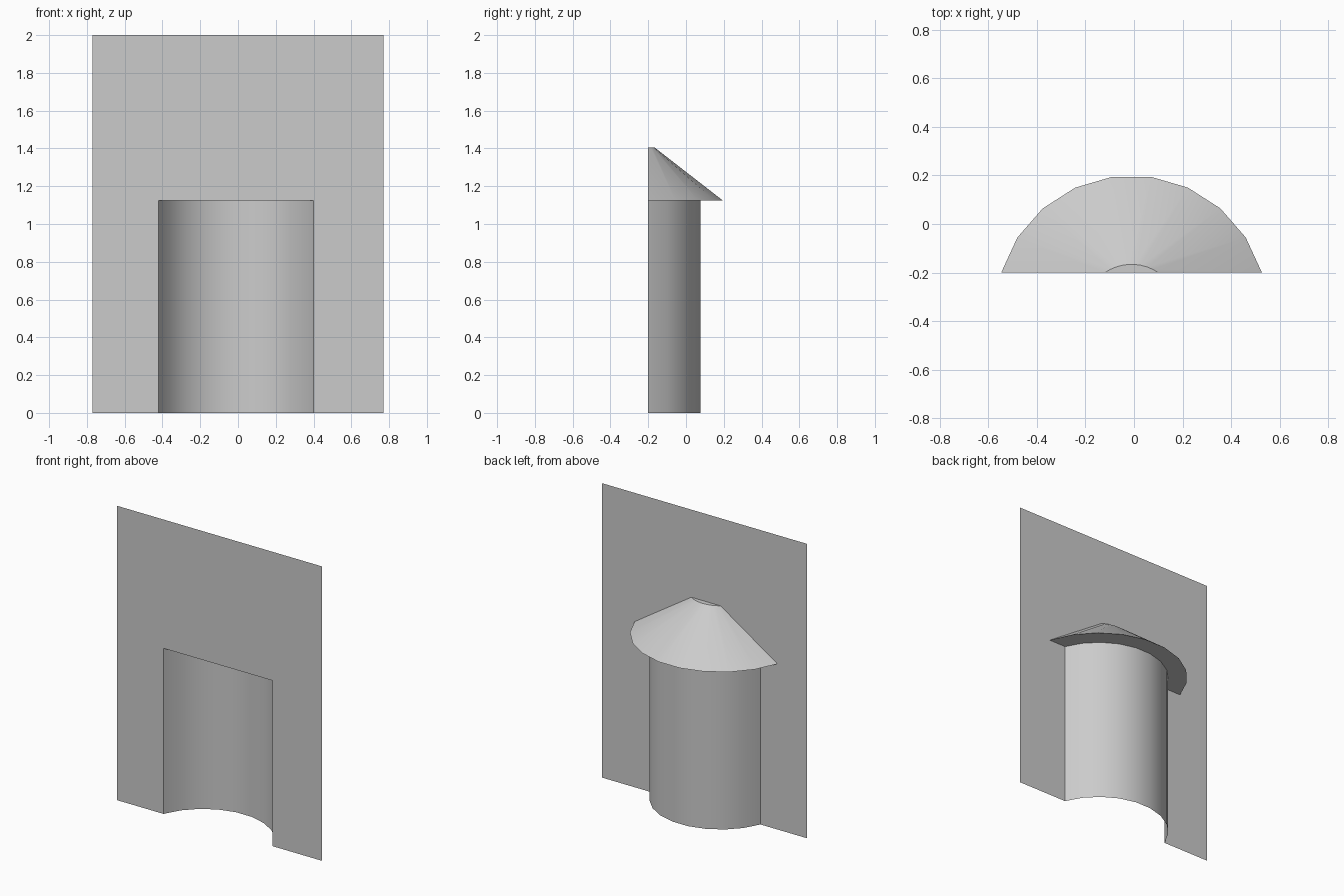
import bpy, bmesh, math

if "Cube" in bpy.data.objects:
    bpy.data.objects.remove(bpy.data.objects["Cube"], do_unlink=True)

grey = bpy.data.materials.new("plain grey")
grey.use_nodes = True
grey.diffuse_color = (0.6, 0.6, 0.6, 1)
grey.node_tree.nodes["Principled BSDF"].inputs["Base Color"].default_value = grey.diffuse_color

WALL_Y = -0.2       # plane of the sheet wall
AXIS = (-0.01, -0.36)  # shared centre of the niche and hood arcs
EAVES = 1.125
SEGMENTS = 9


def arc(radius, z):
    """Points of the part of a circle that lies behind the wall."""
    start = math.asin((WALL_Y - AXIS[1]) / radius)
    step = (math.pi - 2 * start) / SEGMENTS
    return [(AXIS[0] + radius * math.cos(start + i * step),
             AXIS[1] + radius * math.sin(start + i * step), z)
            for i in range(SEGMENTS + 1)]


def add_rings(bm, lower, upper):
    """Join two open arcs with a strip of quads and return their vertices."""
    a = [bm.verts.new(p) for p in lower]
    b = [bm.verts.new(p) for p in upper]
    for i in range(SEGMENTS):
        bm.faces.new((a[i], a[i + 1], b[i + 1], b[i]))
    return a, b


def finish(bm, name, smooth=True):
    mesh = bpy.data.meshes.new(name)
    bm.to_mesh(mesh)
    bm.free()
    mesh.materials.append(grey)
    obj = bpy.data.objects.new(name, mesh)
    bpy.context.collection.objects.link(obj)
    if smooth:
        bpy.ops.object.select_all(action="DESELECT")
        obj.select_set(True)
        bpy.context.view_layer.objects.active = obj
        bpy.ops.object.shade_smooth_by_angle(angle=math.radians(30))
    return obj


# Sheet wall with a doorway-shaped opening
niche_low, niche_high = arc(0.44, 0), arc(0.44, EAVES)
left, right = niche_low[0][0], niche_low[-1][0]
bm = bmesh.new()
outline = [(-0.77, 0), (right, 0), (right, EAVES), (left, EAVES),
           (left, 0), (0.77, 0), (0.77, 2), (-0.77, 2)]
bm.faces.new([bm.verts.new((x, WALL_Y, z)) for x, z in outline])
finish(bm, "wall", smooth=False)

# Curved niche shell, open at the floor and the front
bm = bmesh.new()
add_rings(bm, niche_low, niche_high)
for face in bm.faces:
    face.normal_flip()
finish(bm, "niche")

# Conical hood with its ceiling and small flat top
bm = bmesh.new()
base, top = add_rings(bm, arc(0.56, EAVES), arc(0.194, 1.405))
bm.faces.new(base[::-1])
bm.faces.new(top)
finish(bm, "hood")
